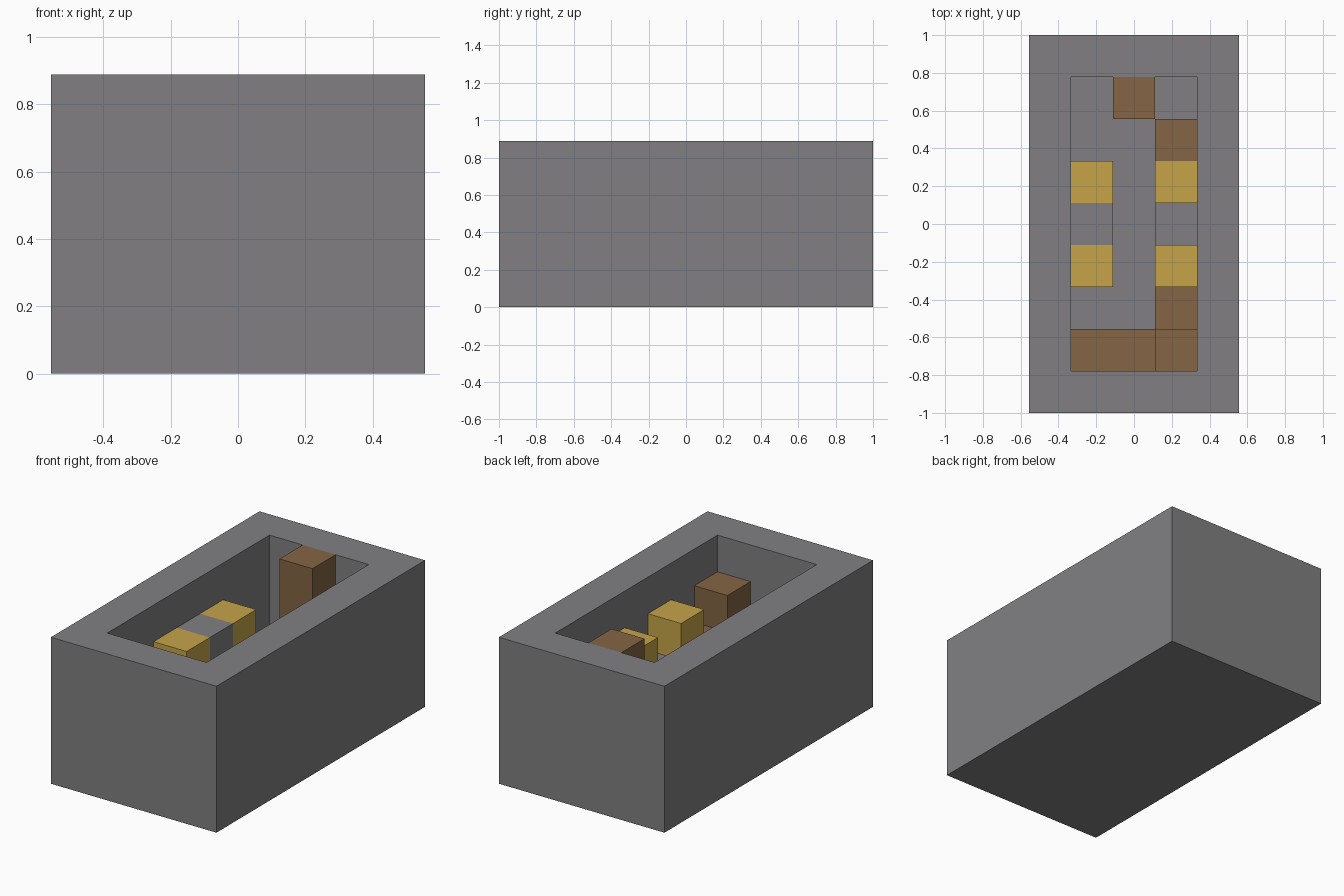
import bpy, bmesh
from mathutils import Matrix, Vector

cube = bpy.data.objects.get("Cube")
if cube:
    bpy.data.objects.remove(cube, do_unlink=True)

U = 2 / 9          # one block
FLOOR = 1          # floor thickness in blocks


def material(name, rgb):
    m = bpy.data.materials.new(name)
    m.use_nodes = True
    m.diffuse_color = (*rgb, 1)
    m.node_tree.nodes["Principled BSDF"].inputs["Base Color"].default_value = (*rgb, 1)
    return m


stone = material("grey stone", (0.22, 0.213, 0.222))
wood = material("brown wood", (0.227, 0.13, 0.058))
gold = material("gold", (0.56, 0.37, 0.066))


def box(name, mat, lo, hi, hollow=False):
    """Box between two corners given in blocks; hollow sinks a pit one block from the rim."""
    lo, hi = Vector(lo) * U, Vector(hi) * U
    bm = bmesh.new()
    bmesh.ops.create_cube(bm, size=1, matrix=Matrix.Translation((lo + hi) / 2)
                          @ Matrix.Diagonal((*(hi - lo), 1)))
    if hollow:
        bm.normal_update()
        top = max(bm.faces, key=lambda f: f.calc_center_median().z)
        bmesh.ops.inset_region(bm, faces=[top], thickness=U, use_even_offset=True)
        pit = bmesh.ops.extrude_discrete_faces(bm, faces=[top])["faces"][0]
        for v in pit.verts:
            v.co.z = FLOOR * U
    mesh = bpy.data.meshes.new(name)
    bm.to_mesh(mesh)
    bm.free()
    mesh.materials.append(mat)
    obj = bpy.data.objects.new(name, mesh)
    bpy.context.collection.objects.link(obj)
    return obj


def pillar(name, mat, col, row, top, cols=1):
    """Column standing on the pit floor, centred on a grid cell."""
    box(name, mat, (col - 0.5, row - 0.5, FLOOR), (col + cols - 0.5, row + 0.5, top))


# Hollow stone shell
box("stone_shell", stone, (-2.5, -4.5, 0), (2.5, 4.5, 4), hollow=True)

# Gold blocks, two on each side
for side, col in (("right", -1), ("left", 1)):
    for end, row in (("front", -1), ("back", 1)):
        pillar(f"gold_block_{side}_{end}", gold, col, row, 3)

# Stone blocks between the gold ones
pillar("stone_block_right", stone, -1, 0, 3)
pillar("stone_block_left", stone, 1, 0, 2)

# Wooden steps and crates
pillar("wood_step_front", wood, -1, -3, 2, cols=2)
pillar("wood_crate_front_corner", wood, 1, -3, 3)
pillar("wood_step_left_front", wood, 1, -2, 2)
pillar("wood_step_left_back", wood, 1, 2, 3)
pillar("wood_post_back", wood, 0, 3, 4)
